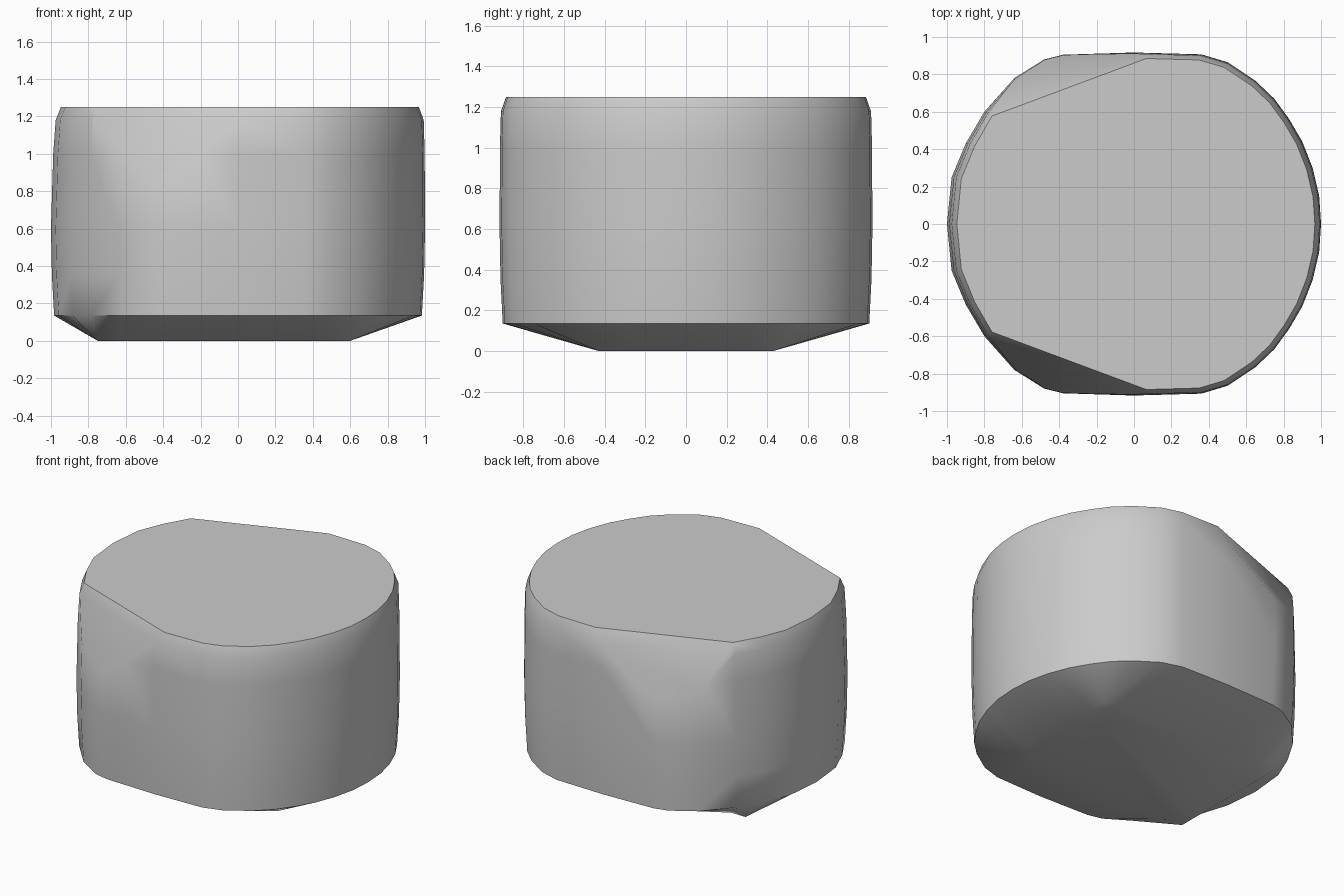
import bpy, bmesh
from mathutils import Vector

cube = bpy.data.objects.get("Cube")
if cube:
    bpy.data.objects.remove(cube, do_unlink=True)

# Plain grey stone
grey = bpy.data.materials.new("stone_grey")
grey.use_nodes = True
colour = (0.6, 0.6, 0.6, 1)
grey.diffuse_color = colour
grey.node_tree.nodes["Principled BSDF"].inputs["Base Color"].default_value = colour

# Half outline of the block, mirrored across y
half = [(1, 0), (0.99, 0.15), (0.955, 0.3), (0.9, 0.44), (0.83, 0.56), (0.75, 0.67),
        (0.65, 0.765), (0.5, 0.865), (0.36, 0.907), (0, 0.917), (-0.38, 0.905),
        (-0.48, 0.88), (-0.64, 0.78), (-0.8, 0.6), (-0.9, 0.43), (-0.975, 0.25), (-1, 0)]
outline = half + [(x, -y) for x, y in half[-2:0:-1]]


def clamp(value, low, high):
    return max(low, min(high, value))


bm = bmesh.new()


def ring(points, z):
    return [bm.verts.new((x, y, z)) for x, y in points]


# Rectangular foot, slightly bulging wall and rounded top edge
rings = [ring([(clamp(x, -0.75, 0.6), clamp(y, -0.43, 0.43)) for x, y in outline], 0)]
for z, scale, lean in [(0.135, 0.983, 0), (0.35, 0.995, 0), (0.6, 1, 0),
                       (1.0, 0.998, 0.01), (1.18, 0.993, 0.018), (1.25, 0.967, 0.02)]:
    rings.append(ring([(x * scale + lean * clamp(-x, 0, 1), y * scale)
                       for x, y in outline], z))

for low, high in zip(rings, rings[1:]):
    for i in range(len(outline)):
        j = (i + 1) % len(outline)
        bm.faces.new((low[i], low[j], high[j], high[i]))
bm.faces.new(rings[-1])
bm.faces.new(rings[0][::-1])
bmesh.ops.remove_doubles(bm, verts=bm.verts, dist=0.0005)
bmesh.ops.dissolve_degenerate(bm, edges=bm.edges, dist=0.0005)

# Slanted cuts on the two upper corners
for side in (-1, 1):
    cut = bmesh.ops.bisect_plane(
        bm, geom=bm.verts[:] + bm.edges[:] + bm.faces[:], dist=0.0001,
        plane_co=Vector((0.08, side * 0.89, 1.25)),
        plane_no=Vector((-0.349, side * 0.937, 0.476)), clear_outer=True)
    rim = [e for e in cut["geom_cut"] if isinstance(e, bmesh.types.BMEdge)]
    bmesh.ops.contextual_create(bm, geom=rim)

bmesh.ops.recalc_face_normals(bm, faces=bm.faces)
mesh = bpy.data.meshes.new("stone_block")
bm.to_mesh(mesh)
bm.free()
mesh.materials.append(grey)

block = bpy.data.objects.new("stone_block", mesh)
bpy.context.collection.objects.link(block)
bpy.context.view_layer.objects.active = block
block.select_set(True)
bpy.ops.object.shade_smooth_by_angle(angle=0.7)
